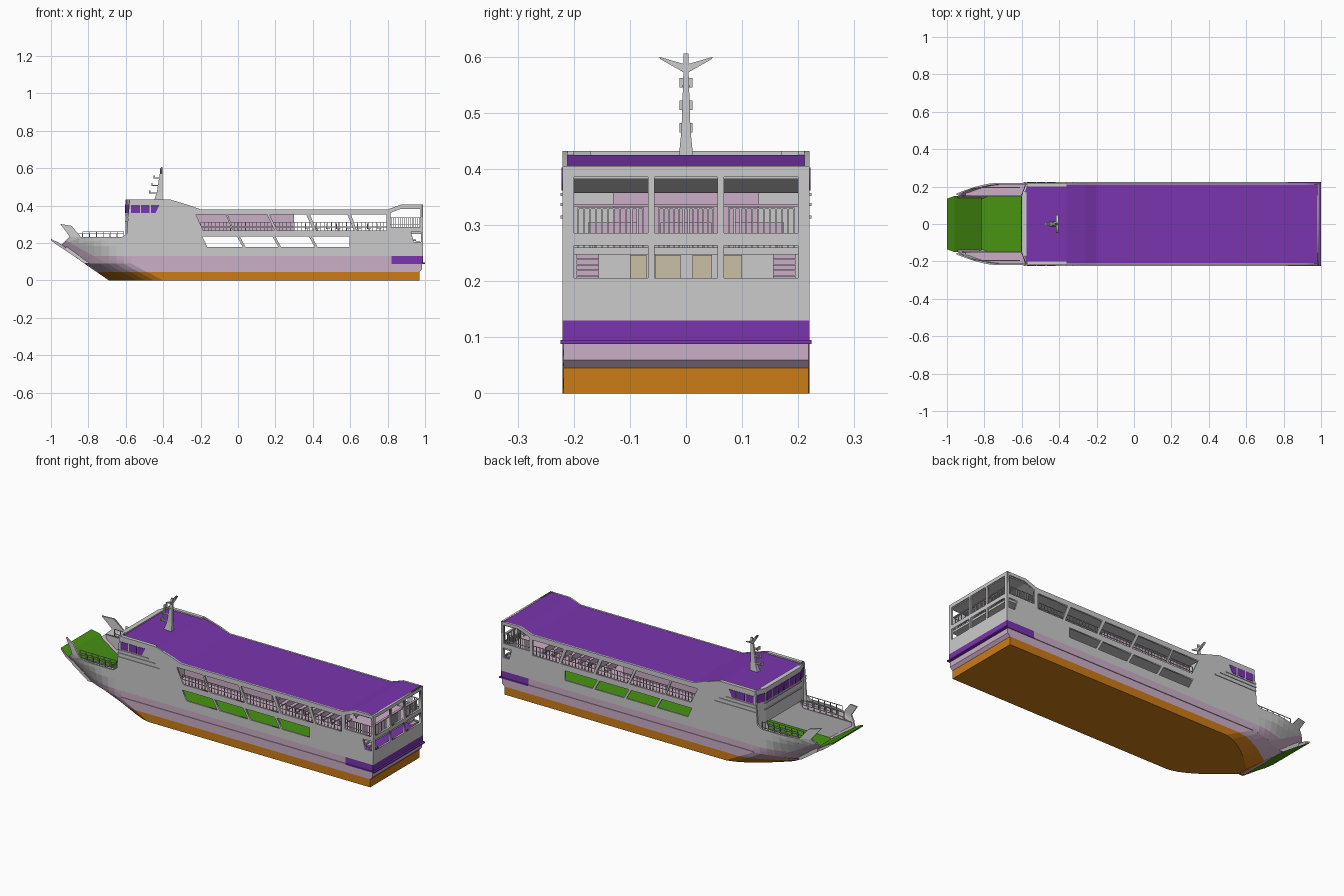
import bpy, bmesh, math
from mathutils import Vector

if "Cube" in bpy.data.objects:
    bpy.data.objects.remove(bpy.data.objects["Cube"])

def mat(name, r, g, b):
    m = bpy.data.materials.new(name)
    m.diffuse_color = (r, g, b, 1)
    m.use_nodes = True
    m.node_tree.nodes["Principled BSDF"].inputs["Base Color"].default_value = m.diffuse_color
    return m

GREY, PURPLE, GREEN, ORANGE, PINK, BEIGE = range(6)
MATS = [mat("light grey", .60, .60, .60), mat("purple", .19, .035, .42),
        mat("deck green", .065, .30, .006), mat("hull orange", .60, .20, .008),
        mat("pale mauve", .60, .43, .57), mat("beige", .60, .53, .39)]

def finish(name, bm, rule):
    """Fix normals, colour faces by rule and link the object."""
    bmesh.ops.recalc_face_normals(bm, faces=bm.faces)
    bm.normal_update()
    for f in bm.faces:
        f.material_index = rule(f.calc_center_median(), f.normal) if callable(rule) else rule
    me = bpy.data.meshes.new(name)
    bm.to_mesh(me)
    bm.free()
    for m in MATS:
        me.materials.append(m)
    ob = bpy.data.objects.new(name, me)
    bpy.context.collection.objects.link(ob)
    return ob

def plate(name, outline, holes, thick, place, rule, cuts=()):
    """Flat panel with holes; cuts are 2D lines (a, b, na, nb); place maps (a, b, c) to 3D."""
    cu = bpy.data.curves.new(name, 'CURVE')
    cu.dimensions, cu.fill_mode, cu.extrude = '2D', 'BOTH', thick / 2
    for loop in [outline] + list(holes):
        sp = cu.splines.new('POLY')
        sp.points.add(len(loop) - 1)
        for p, (a, b) in zip(sp.points, loop):
            p.co = (a, b, 0, 1)
        sp.use_cyclic_u = True
    tmp = bpy.data.objects.new(name + "_curve", cu)
    bpy.context.collection.objects.link(tmp)
    bpy.context.view_layer.update()
    me = bpy.data.meshes.new_from_object(tmp.evaluated_get(bpy.context.evaluated_depsgraph_get()))
    bpy.data.objects.remove(tmp)
    bm = bmesh.new()
    bm.from_mesh(me)
    bpy.data.meshes.remove(me)
    bmesh.ops.remove_doubles(bm, verts=bm.verts, dist=1e-5)
    for a, b, na, nb in cuts:
        bmesh.ops.bisect_plane(bm, geom=bm.verts[:] + bm.edges[:] + bm.faces[:],
                               plane_co=(a, b, 0), plane_no=(na, nb, 0))
    for v in bm.verts:
        v.co = Vector(place(*v.co))
    return finish(name, bm, rule)

def loft(name, rings, rule):
    bm = bmesh.new()
    vs = [[bm.verts.new(p) for p in r] for r in rings]
    n = len(vs[0])
    for r, s in zip(vs, vs[1:]):
        for i in range(n):
            bm.faces.new((r[i], r[(i + 1) % n], s[(i + 1) % n], s[i]))
    bm.faces.new(vs[0])
    bm.faces.new(vs[-1])
    return finish(name, bm, rule)

def boxes(name, items, rule):
    """Join boxes given as (x0, x1, y0, y1, z0, z1)."""
    bm = bmesh.new()
    for x0, x1, y0, y1, z0, z1 in items:
        vs = bmesh.ops.create_cube(bm, size=1)["verts"]
        for v in vs:
            v.co = (x1 if v.co.x > 0 else x0, y1 if v.co.y > 0 else y0, z1 if v.co.z > 0 else z0)
    return finish(name, bm, rule)

def railing(name, p, q, z0, z1, n, bars, rule, w=.0015):
    """Posts and bars along a straight axis-aligned line."""
    items = []
    for i in range(n + 1):
        x, y = (p[k] + (q[k] - p[k]) * i / n for k in (0, 1))
        items.append((x - w, x + w, y - w, y + w, z0, z1))
    xs, ys = sorted((p[0], q[0])), sorted((p[1], q[1]))
    for k in range(bars):
        z = z1 - (z1 - z0) * k / bars
        items.append((xs[0] - w, xs[1] + w, ys[0] - w, ys[1] + w, z - w, z + w))
    return boxes(name, items, rule)

def lerp(a, b, t):
    return a + (b - a) * t

def half_width(x, z):
    """Half breadth of the flared bow."""
    t = min(max((z - .09) / .13, 0), 1)
    s, e = lerp(-.57, -.74, t), lerp(-.82, -.96, t)
    u = min(max((s - x) / (s - e), 0), 1.1)
    return .22 - lerp(.08, .062, t) * u ** 1.5

# Lower hull with raked, pointed forefoot
rings = []
for z, stern, start, end, yend in [(0, .97, -.40, -.69, .03), (.045, .97, -.485, -.755, .085),
                                   (.06, .985, -.515, -.777, .10), (.09, .985, -.57, -.82, .14)]:
    half = [(stern, .218)]
    for i in range(7):
        u = i / 6
        half.append((lerp(start, end, u), .22 - (.22 - yend) * u ** 1.5))
    rings.append([(x, y, z) for x, y in half] + [(x, -y, z) for x, y in reversed(half)])
loft("lower_hull", rings, lambda c, n: ORANGE if c.z < .044 else GREEN if n.z > .9 else PINK)

# Side walls with slanted openings
side = [(.985, .09), (.985, .405), (.87, .405), (.80, .38), (-.2, .38), (-.26, .402), (-.36, .432),
        (-.58, .432), (-.595, .25), (-.62, .232), (-.84, .232), (-.89, .292), (-.95, .302),
        (-.90, .235), (-.95, .185), (-.82, .09)]
upper = [(-.225, -.065, -.185, -.03), (-.055, .155, -.02, .195), (.17, .365, .21, .405),
         (.385, .585, .42, .62), (.605, .795, .635, .795)]
lower = [(-.19, -.005, -.165, .025), (.01, .185, .04, .215), (.20, .38, .23, .41), (.395, .595, .425, .595)]
holes = [[(a, .352), (b, .352), (d, .266), (c, .266)] for a, b, c, d in upper]
holes += [[(a, .234), (b, .234), (d, .18), (c, .18)] for a, b, c, d in lower]
holes += [[(.815, .285), (.975, .285), (.975, .388), (.88, .388), (.815, .362)],
          [(.925, .26), (.978, .26), (.978, .205), (.94, .205)]]
cuts = [(0, .13, 0, 1), (.82, 0, 1, 0), (-.77, .13, .10, .18)]
cuts += [(-.57 - .04 * i, 0, 1, 0) for i in range(10)]

def side_rule(c, n):
    if c.z < .13:
        return PURPLE if c.x > .82 else PINK
    return PINK if (c.x + .77) * .1 + (c.z - .13) * .18 < 0 else GREY

for s, nm in ((1, "left"), (-1, "right")):
    plate("side_wall_" + nm, side, holes, .009,
          lambda a, b, c: (a, s * (half_width(a, b) - .0045 + c), b), side_rule, cuts)
    # bow side deck, inner wall and rails
    xs = [-.58 - .04 * i for i in range(9)]
    poly = [(x, half_width(x, .2) - .006) for x in xs] + [(-.90, .15), (-.58, .15)]
    plate("bow_side_deck_" + nm, poly, [], .006, lambda a, b, c: (a, s * b, .2 + c), PINK)
    plate("bow_inner_wall_" + nm, [(-.3, .09), (-.3, .245), (-.6, .245), (-.62, .21), (-.92, .21), (-.92, .16), (-.82, .09)],
          [], .006, lambda a, b, c: (a, s * (.15 + c), b), GREY)
    railing("bow_rail_" + nm, (-.83, s * .195), (-.61, s * .195), .2, .26, 6, 2, GREY)
    railing("bow_inner_rail_" + nm, (-.87, s * .152), (-.61, s * .152), .2, .25, 7, 2, GREY)
    # passenger deck rails
    railing("deck_rail_" + nm, (-.2, s * .205), (.8, s * .205), .26, .312, 50, 2, GREY)
    railing("stern_side_rail_" + nm, (.81, s * .207), (.97, s * .207), .26, .335, 14, 2, GREY)
    # rubbing strake
    boxes("rubbing_strake_" + nm, [(-.57, .82, s * .2215 - .002, s * .2215 + .002, .088, .095),
                                   (.82, 1, s * .2215 - .002, s * .2215 + .002, .088, .095)],
          lambda c, n: PURPLE if c.x > .85 else PINK)
    # bridge side windows and ledges
    for i, (a, b) in enumerate([(-.572, -.525), (-.518, -.472), (-.465, -.42)]):
        slant = .02 if i == 2 else 0
        plate(f"bridge_side_window_{nm}_{i}", [(a, .362), (b - slant, .362), (b, .403), (a, .403)], [], .003,
              lambda x, z, c: (x, s * (.2205 + c), z), PURPLE)
    boxes("bridge_side_ledges_" + nm, [(-.59, x1, s * .2215 - .002, s * .2215 + .002, z, z + .005)
                                       for x1, z in ((-.40, .352), (-.36, .334), (-.33, .312))], GREY)
    # stern stairs
    boxes("stern_stairs_" + nm, [(.95 - .02 * i, .972 - .02 * i, s * .175 - .02, s * .175 + .02, .2 + .01 * i, .209 + .01 * i)
                                 for i in range(6)], PINK)

# Stern wall with six openings
spans = [(-.2, -.068), (-.056, .056), (.068, .2)]
plate("stern_wall", [(-.22, .09), (.22, .09), (.22, .405), (-.22, .405)],
      [[(a, z0), (b, z0), (b, z1), (a, z1)] for a, b in spans for z0, z1 in ((.206, .264), (.286, .386))],
      .01, lambda a, b, c: (.985 + c, a, b), lambda c, n: PURPLE if c.z < .13 else GREY, [(0, .13, 0, 1)])
boxes("stern_fender", [(.985, 1, -.2235, .2235, .088, .094)], PURPLE)
for i, (a, b) in enumerate(spans):
    railing(f"stern_rail_{i}", (.97, a + .008), (.97, b - .008), .26, .33, 11, 1, GREY)
    boxes(f"stern_top_rail_{i}", [(.965, .978, a - .004, b + .004, .333, .338)], PINK)

# Roof: purple on top, grey underneath
top = [(.985, .404), (.87, .404), (.80, .379), (-.2, .379), (-.26, .401), (-.36, .425), (-.58, .425)]
prof = top + [(x, z - .022) for x, z in reversed(top)]
loft("roof", [[(x, y, z) for x, z in prof] for y in (-.213, .213)],
     lambda c, n: PURPLE if n.z > .5 else GREY)

# Superstructure front, chamfered at the corners
def front(a, b, c):
    return (-.596 + max(0, abs(a) - .15) * .35 + c, a, b)

plate("bridge_front", [(-.217, .2), (-.15, .2), (-.15, .24), (.15, .24), (.15, .2), (.217, .2), (.217, .432), (-.217, .432)],
      [], .01, front, GREY, [(-.15, 0, 1, 0), (.15, 0, 1, 0)])
boxes("bridge_roof_rim", [(-.595, -.575, -.17, .17, .41, .432)]
      + [(-.575, -.36, s * .207 - .007, s * .207 + .007, .41, .432) for s in (1, -1)], GREY)
boxes("bridge_front_ledges", [(-.605, -.595, -.16, .16, z, z + .006) for z in (.348, .312)], GREY)
for i in range(6):
    a = -.148 + .05 * i
    plate(f"bridge_front_window_{i}", [(a, .36), (a + .044, .36), (a + .044, .405), (a, .405)], [], .003,
          lambda x, z, c: (-.602 + c, x, z), PURPLE)
for s in (-1, 1):
    plate(f"bridge_corner_window_{s}", [(s * .158, .36), (s * .208, .36), (s * .208, .405), (s * .158, .405)], [], .003,
          lambda x, z, c: (front(x, z, c)[0] - .006, x, z), PURPLE)

# Bow ramp
loft("bow_ramp", [[(-.815, -.14, .09), (-.815, .14, .09), (-.815, .14, .102), (-.815, -.14, .102)],
                  [(-.96, -.15, .185), (-.96, .15, .185), (-.96, .15, .203), (-.96, -.15, .203)],
                  [(-1, -.135, .214), (-1, .135, .214), (-1, .135, .222), (-1, -.135, .222)]],
     lambda c, n: PINK if abs(n.y) > .5 else GREEN)

# Passenger deck, mezzanine and cabin
boxes("passenger_deck", [(-.58, .98, -.211, .211, .248, .26)], lambda c, n: PINK if n.z > .5 else GREY)
boxes("stern_mezzanine", [(.82, .98, -.211, .211, .19, .2)], lambda c, n: PURPLE if n.z > .5 else GREY)
boxes("car_deck_end_wall", [(.815, .825, -.211, .211, .09, .248)], GREY)
boxes("end_wall_panels", [(.825, .83, y0, y1, .2, .247) for y0, y1 in
                          ((-.1, -.07), (-.055, -.01), (.012, .046), (.066, .1))], BEIGE)
boxes("passenger_cabin", [(-.24, .30, -.13, .13, .26, .357)], PINK)
boxes("cabin_front_bulkhead", [(-.25, -.24, -.21, .21, .26, .365)], GREY)

# Bench rows on the open deck
seats = []
for i in range(8):
    x = .36 + .055 * i
    for y in (-.13, 0, .13):
        seats += [(x, x + .022, y - .045, y + .045, .274, .279), (x, x + .004, y - .045, y + .045, .279, .305)]
        seats += [(x + .008, x + .012, y + d - .002, y + d + .002, .26, .274) for d in (-.035, .035)]
boxes("deck_benches", seats, PINK)

# Mast with crossarms
loft("mast", [[(a, -h, z), (b, -h, z), (b, h, z), (a, h, z)] for z, a, b, h in
              ((.42, -.452, -.403, .013), (.47, -.434, -.403, .008), (.56, -.42, -.403, .005), (.606, -.412, -.403, .004))], GREY)
plate("mast_crossarm", [(-.048, .6), (-.046, .596), (0, .57), (.046, .596), (.048, .6), (0, .586)], [], .012,
      lambda a, b, c: (-.41 + c, a, b), GREY)
boxes("mast_brackets", [(-.475 + .012 * i, -.415, -.006, .006, .465 + .04 * i, .47 + .04 * i) for i in range(3)]
      + [(-.475 + .012 * i, -.468 + .012 * i, -.012, .012, .465 + .04 * i, .482 + .04 * i) for i in range(3)], GREY)
